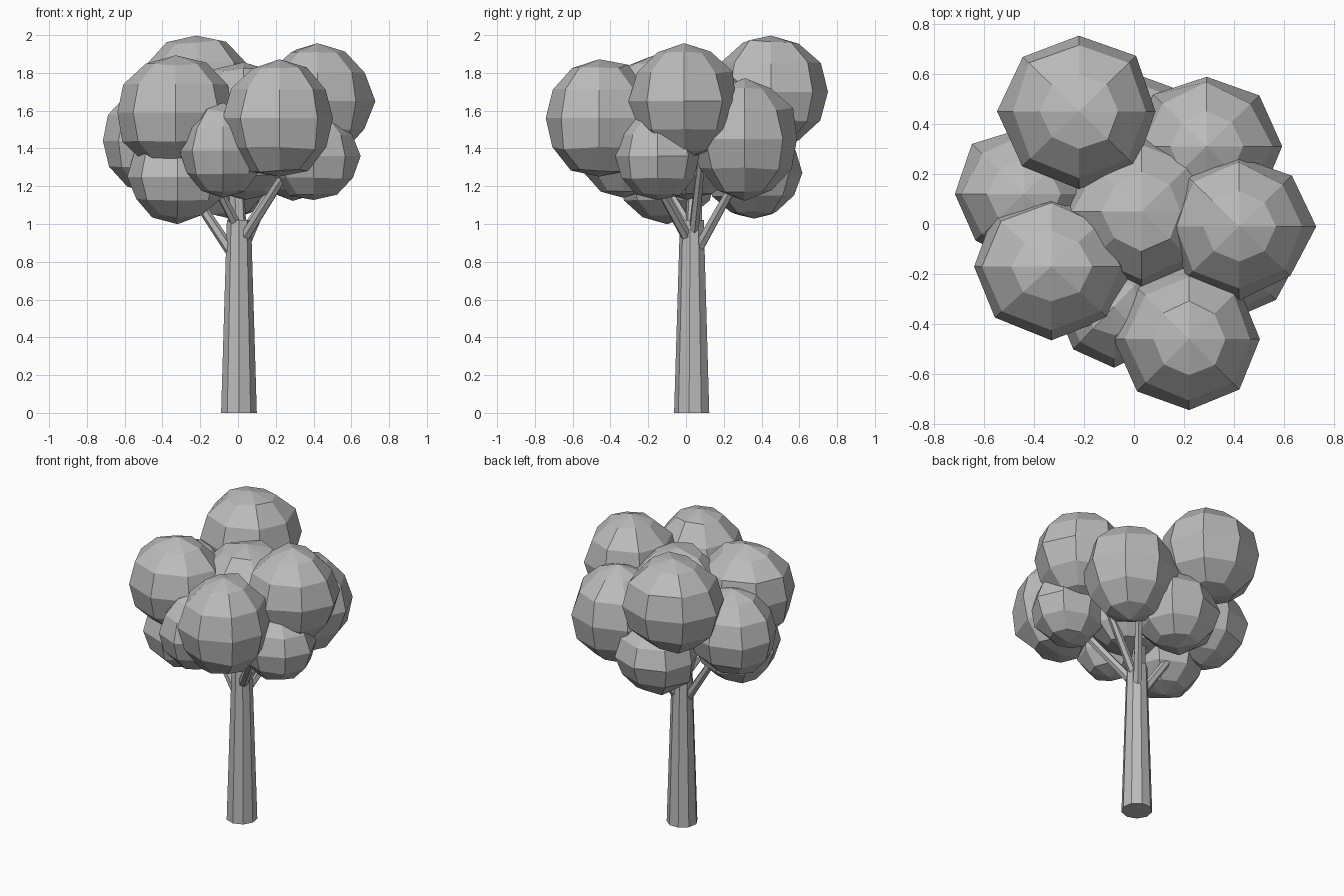
import bpy, bmesh, random
from mathutils import Vector

if "Cube" in bpy.data.objects:
    bpy.data.objects.remove(bpy.data.objects["Cube"])

random.seed(4)

grey = bpy.data.materials.new("plain grey")
grey.diffuse_color = (0.5, 0.5, 0.5, 1)
grey.use_nodes = True
grey.node_tree.nodes["Principled BSDF"].inputs["Base Color"].default_value = grey.diffuse_color


def add_object(name, bm):
    bmesh.ops.recalc_face_normals(bm, faces=bm.faces)
    mesh = bpy.data.meshes.new(name)
    bm.to_mesh(mesh)
    bm.free()
    mesh.materials.append(grey)
    obj = bpy.data.objects.new(name, mesh)
    bpy.context.collection.objects.link(obj)
    return obj


def limb(name, start, end, r1, r2, sides):
    """Tapered, flat-sided stick between two points."""
    a, b = Vector(start), Vector(end)
    bm = bmesh.new()
    bmesh.ops.create_cone(bm, cap_ends=True, segments=sides, radius1=r1,
                          radius2=r2, depth=(b - a).length)
    obj = add_object(name, bm)
    obj.location = (a + b) / 2
    obj.rotation_mode = 'QUATERNION'
    obj.rotation_quaternion = (b - a).to_track_quat('Z', 'Y')


def leaf_clump(name, centre, radii):
    """Slightly lumpy low-poly ball."""
    bm = bmesh.new()
    bmesh.ops.create_uvsphere(bm, u_segments=8, v_segments=6, radius=1)
    for v in bm.verts:
        v.co = v.co * Vector(radii) * random.uniform(0.97, 1.06)
    add_object(name, bm).location = centre


# Trunk
limb("trunk", (0.005, 0.033, 0), (0.005, 0.033, 1.02), 0.096, 0.065, 9)

# Branches fanning into the crown
branches = [
    ((-0.04, 0.03, 0.86), (-0.28, 0.06, 1.22), 0.03),
    ((0.04, 0.00, 0.94), (0.27, -0.20, 1.30), 0.03),
    ((0.04, 0.04, 0.96), (0.28, 0.08, 1.33), 0.028),
    ((0.00, 0.02, 0.98), (-0.14, -0.14, 1.25), 0.028),
    ((0.03, 0.07, 0.88), (0.18, 0.26, 1.22), 0.03),
    ((0.00, 0.04, 1.00), (-0.01, 0.05, 1.30), 0.045),
]
for i, (a, b, r) in enumerate(branches):
    limb(f"branch_{i + 1}", a, b, r, r * 0.8, 6)

# Leaf clumps: centre and radii
clumps = [
    ((-0.22, 0.45, 1.70), (0.31, 0.30, 0.30)),   # top back
    ((0.42, -0.01, 1.65), (0.29, 0.28, 0.30)),   # top right
    ((0.22, -0.46, 1.56), (0.29, 0.29, 0.31)),   # top front
    ((-0.33, -0.17, 1.59), (0.31, 0.28, 0.29)),  # top left
    ((-0.44, 0.12, 1.44), (0.28, 0.27, 0.27)),   # left
    ((0.29, 0.31, 1.45), (0.29, 0.28, 0.31)),    # back right
    ((0.40, -0.15, 1.36), (0.24, 0.22, 0.23)),   # low right
    ((0.03, 0.05, 1.55), (0.31, 0.30, 0.30)),    # upper middle
    ((0.04, 0.00, 1.38), (0.27, 0.27, 0.24)),    # lower middle
    ((-0.08, -0.33, 1.39), (0.22, 0.23, 0.24)),  # low front
    ((-0.32, -0.10, 1.25), (0.26, 0.25, 0.24)),  # low left
    ((-0.04, 0.36, 1.27), (0.26, 0.25, 0.24)),   # low back
]
for i, (centre, radii) in enumerate(clumps):
    leaf_clump(f"leaf_clump_{i + 1}", centre, radii)
